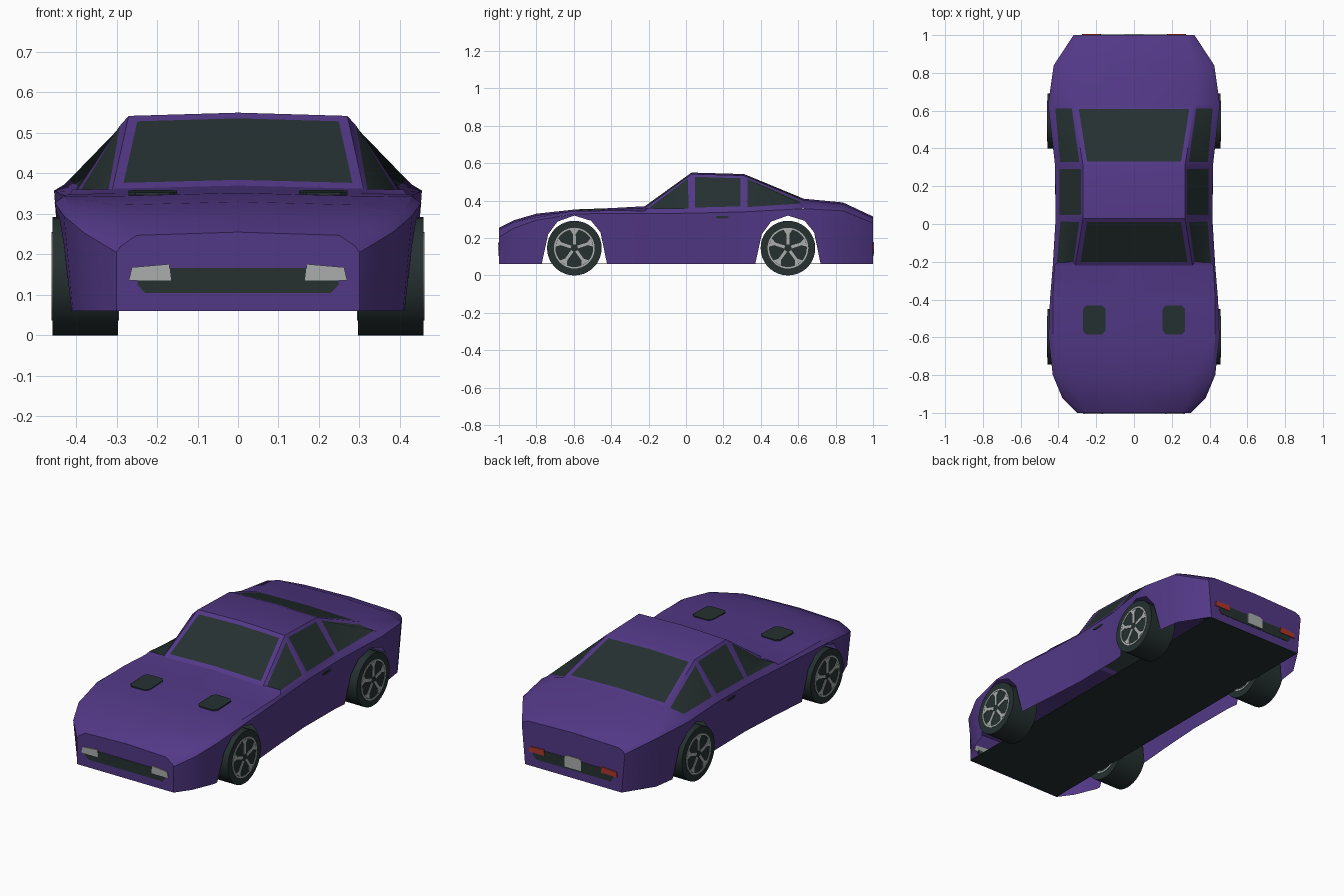
import bpy, bmesh
from math import cos, sin, pi, radians

cube = bpy.data.objects.get("Cube")
if cube:
    bpy.data.objects.remove(cube)


def material(name, *rgb):
    m = bpy.data.materials.new(name)
    m.use_nodes = True
    m.diffuse_color = (*rgb, 1)
    m.node_tree.nodes["Principled BSDF"].inputs["Base Color"].default_value = (*rgb, 1)
    return m


PURPLE = material("purple_paint", 0.085, 0.04, 0.24)
DARK = material("dark_glass_and_rubber", 0.019, 0.03, 0.03)
SILVER = material("silver", 0.4, 0.42, 0.41)
RED = material("red_lamp", 0.42, 0.035, 0.025)


def finish(bm, name, mats, mirror=False, angle=30, fix_normals=True):
    if fix_normals:
        bmesh.ops.recalc_face_normals(bm, faces=bm.faces)
    me = bpy.data.meshes.new(name)
    bm.to_mesh(me)
    bm.free()
    for m in mats:
        me.materials.append(m)
    ob = bpy.data.objects.new(name, me)
    bpy.context.collection.objects.link(ob)
    if mirror:
        mod = ob.modifiers.new("mirror", 'MIRROR')
        mod.merge_threshold = 0.0005
    bpy.ops.object.select_all(action='DESELECT')
    ob.select_set(True)
    bpy.context.view_layer.objects.active = ob
    bpy.ops.object.shade_smooth_by_angle(angle=radians(angle))
    return ob


def prism(bm, points, offset):
    # polygon pulled along an offset into a closed solid
    face = bm.faces.new([bm.verts.new(p) for p in points])
    out = bmesh.ops.extrude_face_region(bm, geom=[face], use_keep_orig=True)
    moved = [v for v in out["geom"] if isinstance(v, bmesh.types.BMVert)]
    bmesh.ops.translate(bm, verts=moved, vec=offset)


def plate(name, points, offset, mat, mirror=False):
    bm = bmesh.new()
    prism(bm, points, offset)
    return finish(bm, name, [mat], mirror)


def grid(bm, columns):
    # skin neighbouring columns of points, returns faces[column][row]
    verts = [[bm.verts.new(p) for p in col] for col in columns]
    return [[bm.faces.new((a[i], b[i], b[i + 1], a[i + 1])) for i in range(len(a) - 1)]
            for a, b in zip(verts, verts[1:])]


# Body stations: y, centre height, roof edge x, belt x, belt height, shoulder x
STATIONS = [
    (-1, .255, .25, .29, .22, .30),
    (-.92, .295, .29, .36, .268, .38),
    (-.8, .33, .30, .41, .31, .43),
    (-.6, .352, .30, .43, .343, .453),
    (-.4, .36, .30, .43, .347, .445),
    (-.22, .37, .31, .42, .345, .43),
    (.03, .55, .27, .405, .348, .415),
    (.31, .542, .27, .405, .355, .418),
    (.63, .41, .32, .43, .372, .455),
    (.84, .39, .33, .405, .36, .425),
    (1, .315, .28, .31, .295, .32),
]
SILL = .06
AXLES = (-.597, .545)
ARCH = [(-.175, SILL), (-.14, .22), (-.09, .288), (0, .32),
        (.09, .292), (.14, .23), (.175, SILL)]


def upper(s):
    y, z0, x1, x2, z2, x3 = s
    return [(0, y, z0), (x1, y, z0 - .008), (x2, y, z2), (x3, y, z2 - .015)]


def shoulder(y):
    for a, b in zip(STATIONS, STATIONS[1:]):
        if y <= b[0]:
            t = (y - a[0]) / (b[0] - a[0])
            return [a[i] + t * (b[i] - a[i]) for i in (5, 4)]


def side(y, low):
    # shoulder down to the sill or the wheel arch edge, tucking in slightly
    x, z = shoulder(y)
    z -= .015
    tuck = min(.022, x - .30)
    col = []
    for t in (0, .5, 1):
        h = z + t * (low - z)
        col.append((x - tuck * (z - h) / (z - SILL), y, h))
    return col


# Body: one half, mirrored
bm = bmesh.new()
faces = grid(bm, [upper(s) for s in STATIONS])
glass = [faces[5][0], faces[7][0]] + [faces[c][1] for c in (5, 6, 7)]
edge = [(s[0], SILL) for s in STATIONS if all(abs(s[0] - a) > .175 for a in AXLES)]
edge += [(a + dy, z) for a in AXLES for dy, z in ARCH]
grid(bm, [side(y, z) for y, z in sorted(edge)])
for s in (STATIONS[0], STATIONS[-1]):
    outline = upper(s) + side(s[0], SILL)[1:] + [(0, s[0], SILL)]
    if s[0] > 0:
        outline.reverse()
    bm.faces.new([bm.verts.new(p) for p in outline])
bm.normal_update()
for f in bm.faces:
    # outward is up, sideways, or along y on the two ends
    c = f.calc_center_median()
    ends = abs(c.y) > .999
    if (f.normal.y * c.y if ends else f.normal.x + f.normal.z) < 0:
        f.normal_flip()
# Windows: inset faces, pillars stay painted
for i, f in enumerate(glass):
    bmesh.ops.inset_region(bm, faces=[f], thickness=.024 if i < 2 else .018,
                           use_boundary=False, use_even_offset=True)
    f.material_index = 1
finish(bm, "body", [PURPLE, DARK], mirror=True, fix_normals=False)

# Floor pan
plate("floor_pan", [(-.3, -.995, SILL), (.3, -.995, SILL), (.3, .995, SILL), (-.3, .995, SILL)],
      (0, 0, .004), DARK)

# Hood vents with clipped corners
vent = []
for sx, sy in ((1, 1), (-1, 1), (-1, -1), (1, -1)):
    clips = [(.06, .058), (.042, .077)]
    for cx, cy in clips if sx * sy > 0 else reversed(clips):
        y = -.508 + sy * cy
        vent.append((.211 + sx * cx, y, .349 + .035 * (y + .508)))
plate("hood_vents", vent, (0, 0, .007), DARK, True)


def end_panel(name, pts, end, depth, mat, mirror=False):
    plate(name, [(x, end * .998, z) for x, z in pts], (0, end * depth, 0), mat, mirror)


# Nose and tail details
band = [(-.23, .105), (.23, .105), (.248, .125), (.248, .166), (-.248, .166), (-.248, .125)]
end_panel("grille", band, -1, .004, DARK)
end_panel("tail_band", band, 1, .004, DARK)
end_panel("headlights", [(.165, .135), (.27, .135), (.262, .168), (.17, .176)], -1, .007, SILVER, True)
end_panel("tail_lights", [(.175, .14), (.275, .14), (.27, .168), (.18, .174)], 1, .007, RED, True)
end_panel("rear_plate", [(-.05, .115), (.05, .115), (.05, .172), (.035, .18), (-.035, .18), (-.05, .172)],
          1, .007, SILVER)

# Door handles
plate("door_handles", [(.411, .155, .312), (.411, .17, .305), (.411, .22, .305),
                       (.411, .232, .312), (.411, .22, .318), (.411, .17, .318)],
      (.007, 0, 0), DARK, True)

# Wheels: tyre drum with a ring and five flared spokes showing on both faces
R, IN, OUT = .146, .297, .458
for axle, place in zip(AXLES, ("front", "rear")):
    def at(r, a, x):
        return (x, axle + r * cos(a), R + r * sin(a))

    bm = bmesh.new()
    prism(bm, [at(R, i * pi / 18, IN) for i in range(36)], (OUT - IN, 0, 0))
    finish(bm, place + "_tyres", [DARK], True)

    bm = bmesh.new()
    x, width = IN - .003, (OUT - IN + .006, 0, 0)
    step = pi / 20
    for i in range(40):
        a = i * step
        prism(bm, [at(.101, a, x), at(.109, a, x), at(.109, a + step, x), at(.101, a + step, x)], width)
    for i in range(5):
        a = pi / 2 + i * pi * 2 / 5
        prism(bm, [at(.02, a - .4, x), at(.075, a - .1, x), at(.102, a - .24, x),
                   at(.102, a + .24, x), at(.075, a + .1, x), at(.02, a + .4, x)], width)
    finish(bm, place + "_rims", [SILVER], True)
